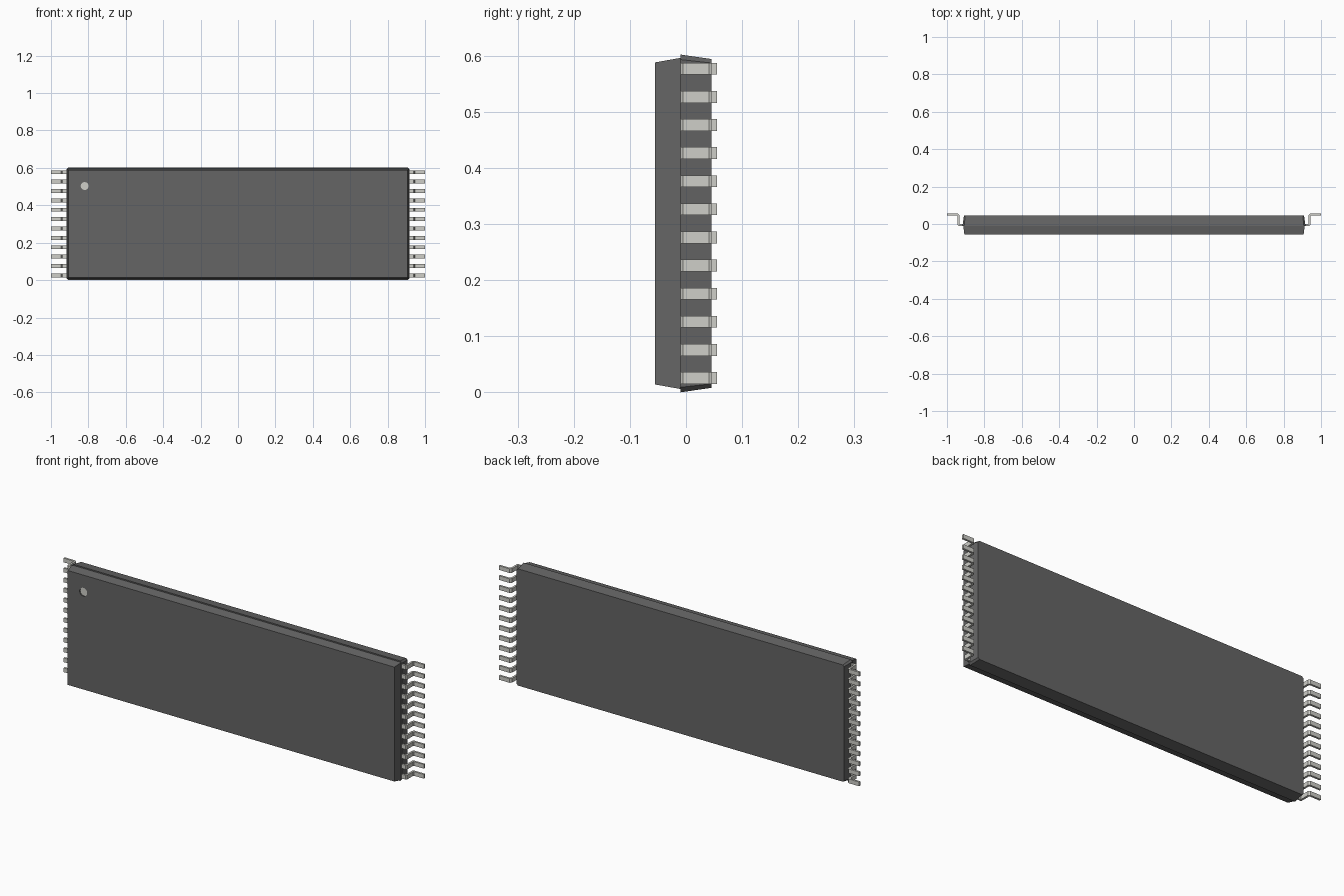
import bpy, bmesh
from math import radians

if "Cube" in bpy.data.objects:
    bpy.data.objects.remove(bpy.data.objects["Cube"])


def material(name, rgb):
    m = bpy.data.materials.new(name)
    m.diffuse_color = (*rgb, 1)
    m.use_nodes = True
    m.node_tree.nodes["Principled BSDF"].inputs["Base Color"].default_value = m.diffuse_color
    return m


dark = material("dark_resin", (0.13, 0.13, 0.13))
metal = material("lead_metal", (0.62, 0.62, 0.58))
MID_Z = 0.301


def loft(name, rings, mat):
    """Skin between equal-length rings of points and cap both ends."""
    bm = bmesh.new()
    loops = [[bm.verts.new(p) for p in ring] for ring in rings]
    for a, b in zip(loops, loops[1:]):
        for i in range(len(a)):
            j = (i + 1) % len(a)
            bm.faces.new((a[i], a[j], b[j], b[i]))
    bm.faces.new(loops[0])
    bm.faces.new(loops[-1])
    bmesh.ops.recalc_face_normals(bm, faces=bm.faces)
    mesh = bpy.data.meshes.new(name)
    bm.to_mesh(mesh)
    bm.free()
    mesh.materials.append(mat)
    ob = bpy.data.objects.new(name, mesh)
    bpy.context.collection.objects.link(ob)
    return ob


def rect(y, hx, hz, c=0):
    """Rectangle in the xz plane, with optional clipped corners."""
    pts = []
    for sx, sz in ((1, 1), (-1, 1), (-1, -1), (1, -1)):
        if c:
            pair = [(sx * hx, sz * (hz - c)), (sx * (hx - c), sz * hz)]
            pts += pair if sx * sz > 0 else pair[::-1]
        else:
            pts.append((sx * hx, sz * hz))
    return [(x, y, MID_Z + z) for x, z in pts]


def disc(name, y, depth, radius, mat):
    bpy.ops.mesh.primitive_cylinder_add(vertices=32, radius=radius, depth=depth,
                                        location=(-0.82, y, 0.503),
                                        rotation=(radians(90), 0, 0))
    ob = bpy.context.object
    ob.name = name
    ob.data.materials.append(mat)
    return ob


# Tapered package halves, meeting in a small step
front = loft("front_body_half", [rect(-0.055, 0.907, 0.287),
                                 rect(-0.01, 0.913, 0.295)], dark)
loft("back_body_half", [rect(-0.01, 0.917, 0.301, 0.009),
                        rect(0.045, 0.909, 0.293, 0.007)], dark)

# Shallow round recess with a pale floor marking the first lead
cutter = disc("recess_cutter", -0.055, 0.02, 0.021, dark)
cutter.hide_render = True
cutter.display_type = 'WIRE'
cut = front.modifiers.new("recess", 'BOOLEAN')
cut.operation = 'DIFFERENCE'
cut.solver = 'EXACT'
cut.object = cutter
disc("first_lead_mark", -0.0475, 0.005, 0.021, metal)

# Gull-wing lead profile, repeated along z and mirrored to the other end
profile = [(0.9, -0.01), (0.938, -0.01), (0.943, -0.005), (0.943, 0.041),
           (0.947, 0.045), (1.0, 0.045), (1.0, 0.055), (0.941, 0.055),
           (0.933, 0.047), (0.933, 0.002), (0.931, 0.0), (0.9, 0.0)]
leads = loft("leads", [[(x, y, z) for x, y in profile] for z in (0.015, 0.036)], metal)
arr = leads.modifiers.new("row", 'ARRAY')
arr.count = 12
arr.use_relative_offset = False
arr.use_constant_offset = True
arr.constant_offset_displace = (0, 0, 0.0501)
leads.modifiers.new("other_end", 'MIRROR').use_axis[0] = True
